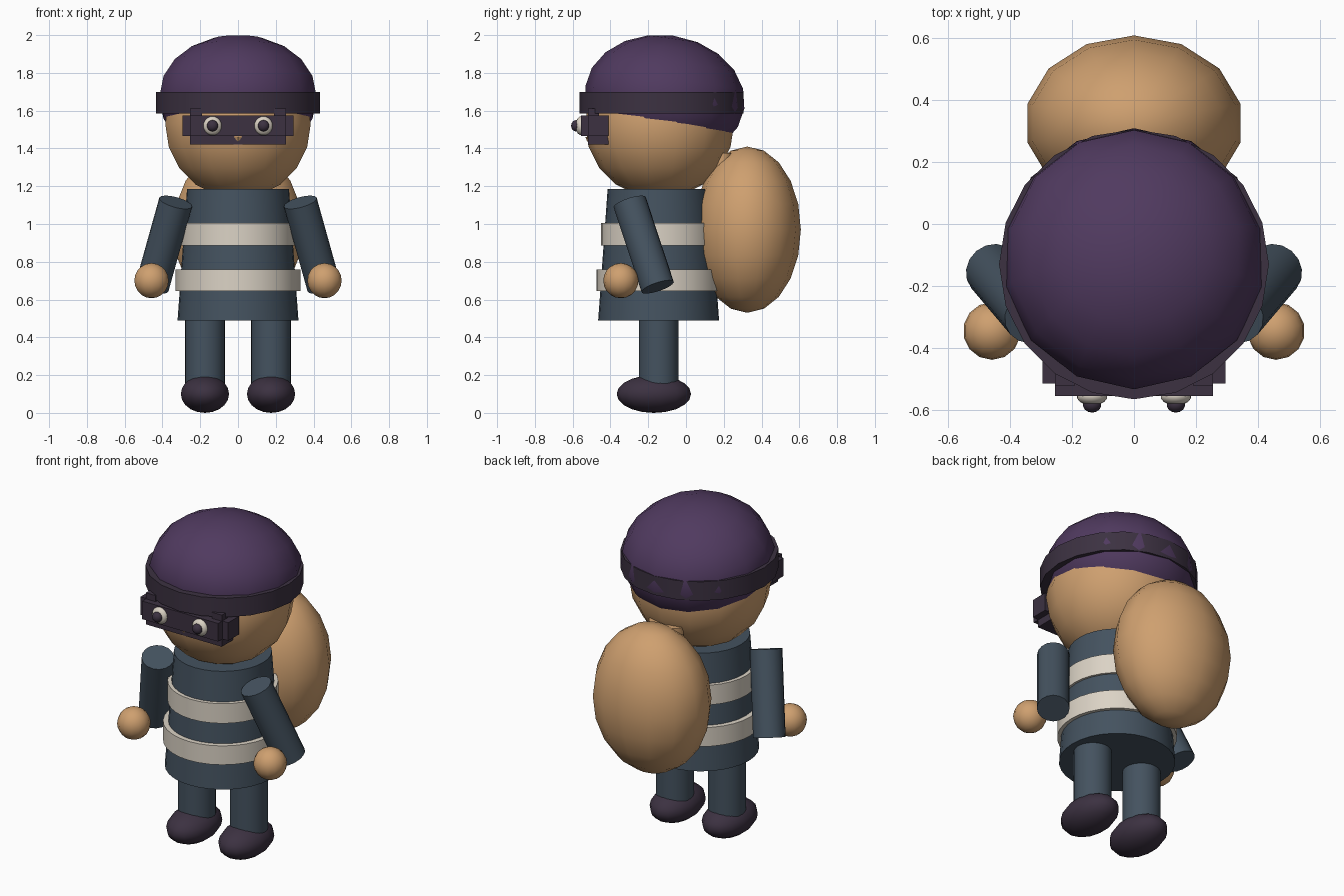
import bpy
import bmesh
from math import radians
from mathutils import Matrix, Vector

if "Cube" in bpy.data.objects:
    bpy.data.objects.remove(bpy.data.objects["Cube"])


def material(name, rgb):
    mat = bpy.data.materials.new(name)
    mat.use_nodes = True
    color = (*rgb, 1)
    mat.diffuse_color = color
    mat.node_tree.nodes["Principled BSDF"].inputs["Base Color"].default_value = color
    return mat


TAN = material("tan", (0.62, 0.35, 0.16))
PURPLE = material("purple", (0.08, 0.042, 0.115))
DARK = material("dark plum", (0.045, 0.031, 0.053))
BLUE = material("slate blue", (0.058, 0.085, 0.115))
WHITE = material("off white", (0.71, 0.65, 0.56))


def finish(name, bm, mat, smooth=True):
    mesh = bpy.data.meshes.new(name)
    bm.to_mesh(mesh)
    bm.free()
    mesh.materials.append(mat)
    obj = bpy.data.objects.new(name, mesh)
    bpy.context.collection.objects.link(obj)
    if smooth:
        bpy.ops.object.select_all(action="DESELECT")
        obj.select_set(True)
        bpy.context.view_layer.objects.active = obj
        bpy.ops.object.shade_smooth_by_angle(angle=radians(40))
    return obj


def ellipsoid(name, center, radii, mat, tilt=0):
    bm = bmesh.new()
    bmesh.ops.create_uvsphere(bm, u_segments=14, v_segments=10, radius=1)
    bm.transform(Matrix.Translation(center) @ Matrix.Rotation(radians(tilt), 4, "X")
                 @ Matrix.Diagonal((*radii, 1)))
    return finish(name, bm, mat)


def tube(name, low, high, r_low, r_high, mat, sides=32, flatten=1):
    """Capped cylinder or cone between two points."""
    low, high = Vector(low), Vector(high)
    axis = high - low
    bm = bmesh.new()
    bmesh.ops.create_cone(bm, cap_ends=True, segments=sides, radius1=r_low,
                          radius2=r_high, depth=axis.length)
    turn = axis.to_track_quat("Z", "Y").to_matrix().to_4x4()
    if axis.x == 0 and axis.y == 0 and axis.z > 0:
        turn = Matrix.Identity(4)
    bm.transform(Matrix.Translation((low + high) / 2) @ turn
                 @ Matrix.Diagonal((1, flatten, 1, 1)))
    return finish(name, bm, mat)


def box(name, x, y, z, mat):
    bm = bmesh.new()
    bmesh.ops.create_cube(bm, size=1)
    spans = (x, y, z)
    center = [(a + b) / 2 for a, b in spans]
    size = [b - a for a, b in spans]
    bm.transform(Matrix.Translation(center) @ Matrix.Diagonal((*size, 1)))
    return finish(name, bm, mat, smooth=False)


MID = -0.145

# Torso with raised stripes
tube("torso", (0, MID, 0.49), (0, MID, 1.185), 0.32, 0.27, BLUE)
tube("lower_stripe", (0, MID, 0.645), (0, MID, 0.76), 0.33, 0.33, WHITE)
tube("upper_stripe", (0, MID, 0.885), (0, MID, 1.005), 0.305, 0.305, WHITE)

# Head, cap and cap band
ellipsoid("head", (0, -0.14, 1.53), (0.395, 0.395, 0.395), TAN)
ellipsoid("cap", (0, -0.112, 1.67), (0.425, 0.425, 0.33), PURPLE, tilt=-8)
tube("cap_band", (0, -0.13, 1.585), (0, -0.13, 1.7), 0.435, 0.435, DARK, sides=20)

# Stepped eye mask
box("mask_wide", (-0.295, 0.295), (-0.515, -0.41), (1.465, 1.575), DARK)
box("mask_front", (-0.255, 0.255), (-0.555, -0.41), (1.465, 1.575), DARK)
box("mask_lower", (-0.255, 0.255), (-0.52, -0.41), (1.42, 1.47), DARK)

# Small nose tip
tube("nose", (0, -0.522, 1.435), (0, -0.522, 1.46), 0, 0.022, TAN, sides=4, flatten=0.5)

# Sack and its gathered neck
ellipsoid("sack", (0, 0.325, 0.97), (0.352, 0.283, 0.44), TAN)
tube("sack_neck", (0, 0.19, 1.2), (0, 0.19, 1.375), 0.11, 0.11, TAN, sides=14, flatten=0.6)

# Paired parts
for side, s in (("left", 1), ("right", -1)):
    tabs = sorted((s * 0.19, s * 0.255))
    box(side + "_mask_tab", tabs, (-0.52, -0.46), (1.57, 1.612), DARK)
    ellipsoid(side + "_eye", (s * 0.135, -0.555, 1.52), (0.05, 0.03, 0.05), WHITE)
    ellipsoid(side + "_pupil", (s * 0.135, -0.582, 1.52), (0.03, 0.026, 0.03), DARK)
    tube(side + "_arm", (s * 0.455, -0.15, 0.667), (s * 0.33, -0.298, 1.115),
         0.09, 0.09, BLUE, sides=16)
    ellipsoid(side + "_hand", (s * 0.458, -0.345, 0.7), (0.093, 0.093, 0.093), TAN)
    tube(side + "_leg", (s * 0.175, MID, 0.12), (s * 0.175, MID, 0.52), 0.105, 0.105, BLUE)
    ellipsoid(side + "_foot", (s * 0.175, -0.17, 0.1), (0.131, 0.197, 0.1), DARK)
